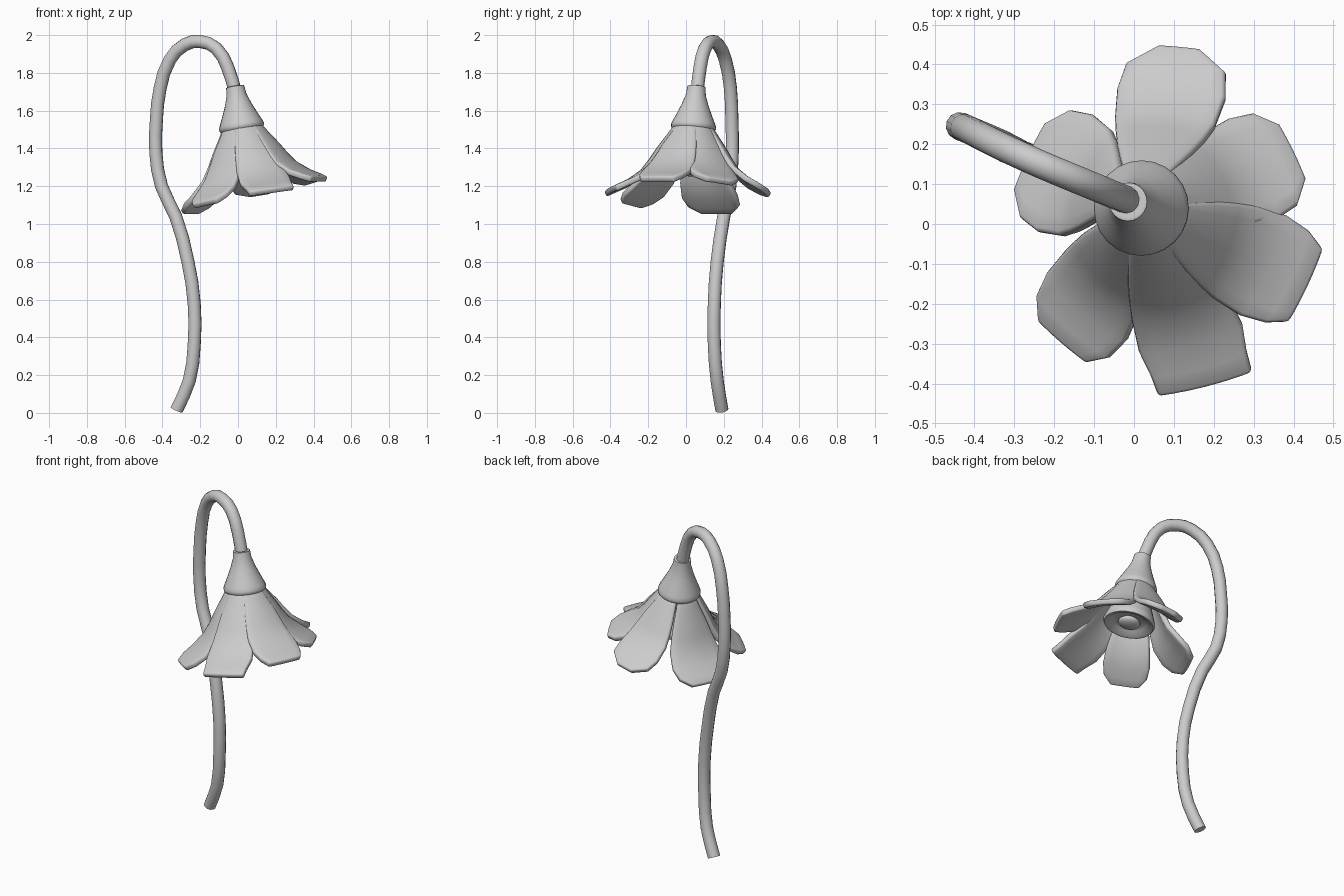
import bpy, bmesh, math
from mathutils import Vector

if "Cube" in bpy.data.objects:
    bpy.data.objects.remove(bpy.data.objects["Cube"])

# Flower axis: centre of the cup rim and the drooping direction
C = Vector((0.018, 0.04, 1.52))
D = Vector((0.16, -0.075, -1)).normalized()
E1 = D.cross(Vector((0, 1, 0))).normalized()
E2 = D.cross(E1).normalized()


def smooth(ob, angle=40):
    bpy.ops.object.select_all(action='DESELECT')
    bpy.context.view_layer.objects.active = ob
    ob.select_set(True)
    bpy.ops.object.shade_smooth_by_angle(angle=math.radians(angle))


def mesh_object(name, verts, faces):
    me = bpy.data.meshes.new(name)
    me.from_pydata(verts, [], faces)
    bm = bmesh.new()
    bm.from_mesh(me)
    bmesh.ops.remove_doubles(bm, verts=bm.verts, dist=1e-5)
    bmesh.ops.recalc_face_normals(bm, faces=bm.faces)
    bm.to_mesh(me)
    bm.free()
    ob = bpy.data.objects.new(name, me)
    bpy.context.collection.objects.link(ob)
    return ob


def lathe(name, profile, n=24, angle=50):
    """Revolve (radius, distance along axis) points around the flower axis."""
    verts, faces = [], []
    for r, s in profile:
        for i in range(n):
            a = 2 * math.pi * i / n
            verts.append(C + D * s + (E1 * math.cos(a) + E2 * math.sin(a)) * r)
    for j in range(len(profile) - 1):
        for i in range(n):
            k = (i + 1) % n
            faces.append((j * n + i, j * n + k, (j + 1) * n + k, (j + 1) * n + i))
    ob = mesh_object(name, verts, faces)
    smooth(ob, angle)
    return ob


def interp(table, t):
    for (a, va), (b, vb) in zip(table, table[1:]):
        if t <= b:
            return va + (vb - va) * (t - a) / (b - a)
    return table[-1][1]


# Stem: hooked tube
path = [(-0.325, 0.19, 0.016), (-0.258, 0.165, 0.17), (-0.232, 0.15, 0.36),
        (-0.232, 0.15, 0.58), (-0.265, 0.165, 0.8), (-0.33, 0.2, 1.04),
        (-0.405, 0.232, 1.2), (-0.435, 0.245, 1.38), (-0.432, 0.243, 1.55),
        (-0.412, 0.235, 1.72), (-0.36, 0.208, 1.87), (-0.28, 0.17, 1.95),
        (-0.2, 0.135, 1.966), (-0.115, 0.1, 1.93), (-0.055, 0.075, 1.83),
        (-0.012, 0.058, 1.69)]
cu = bpy.data.curves.new("stem", 'CURVE')
cu.dimensions = '3D'
cu.bevel_depth = 0.035
cu.bevel_resolution = 4
cu.resolution_u = 2
cu.use_fill_caps = True
sp = cu.splines.new('BEZIER')
sp.bezier_points.add(len(path) - 1)
for bp, co in zip(sp.bezier_points, path):
    bp.co = co
    bp.handle_left_type = bp.handle_right_type = 'AUTO'
stem = bpy.data.objects.new("stem", cu)
bpy.context.collection.objects.link(stem)
bpy.context.view_layer.objects.active = stem
stem.select_set(True)
bpy.ops.object.convert(target='MESH')
smooth(bpy.context.view_layer.objects.active)

# Calyx: flared collar gripping the stem
lathe("calyx", [(0.0, -0.195), (0.038, -0.213), (0.048, -0.21), (0.053, -0.165),
                (0.072, -0.11), (0.096, -0.055), (0.113, -0.018), (0.12, 0.0),
                (0.119, 0.014), (0.11, 0.024), (0.085, 0.022), (0.0, 0.02)])

# Inner cup and the flattened bulb inside it
lathe("inner_cup", [(0.08, 0.0), (0.1, 0.1), (0.14, 0.21), (0.148, 0.235),
                    (0.14, 0.25), (0.122, 0.248), (0.098, 0.228),
                    (0.075, 0.22), (0.0, 0.22)])
bulb = [(0.062 * math.sin(math.pi * i / 10), 0.235 - 0.026 * math.cos(math.pi * i / 10))
        for i in range(11)]
lathe("bulb", bulb)

# Petals: tip centre in world space, width factor, half width of the tip
petals = [((0.115, 0.44, 1.16), 1.04, 0.05), ((0.398, 0.18, 1.225), 1.06, 0.075),
          ((0.433, -0.155, 1.237), 1.04, 0.1), ((0.18, -0.405, 1.175), 1.02, 0.122),
          ((-0.178, -0.295, 1.105), 1.0, 0.08), ((-0.26, 0.168, 1.06), 1.22, 0.09)]
# flare = share of radius gained, width = half width, against length share
flare = [(0, 0), (0.12, 0.08), (0.35, 0.25), (0.52, 0.36), (0.68, 0.48), (0.84, 0.69), (1, 1)]
width = [(0, 0.05), (0.12, 0.062), (0.35, 0.092), (0.52, 0.108), (0.68, 0.122),
         (0.84, 0.132), (0.93, 0.122)]
rows = [0, 0.12, 0.35, 0.52, 0.68, 0.84, 0.93, 1]
cols = [-1, -0.7, -0.35, 0, 0.35, 0.7, 1]
R0 = 0.084
for n, (tip, wf, tip_half) in enumerate(petals):
    v = Vector(tip) - C
    S = v.dot(D)
    out = v - D * S
    R = out.length
    out.normalize()
    side = D.cross(out)
    verts, faces = [], []
    for t in rows:
        r = R0 + (R - R0) * interp(flare, t)
        half = tip_half if t == 1 else interp(width, t) * (1 + (wf - 1) * min(1, t * 1.3))
        for u in cols:
            w = u * half
            bow = w * w / (2 * r) * (1.0 - 0.6 * t)
            verts.append(C + D * (S * t) + out * (r - bow) + side * w)
    m = len(cols)
    for j in range(len(rows) - 1):
        for i in range(m - 1):
            a = j * m + i
            faces.append((a, a + 1, a + m + 1, a + m))
    ob = mesh_object("petal_%d" % (n + 1), verts, faces)
    so = ob.modifiers.new("thickness", 'SOLIDIFY')
    so.thickness = 0.032
    so.offset = 0
    be = ob.modifiers.new("soft_rim", 'BEVEL')
    be.width = 0.01
    be.segments = 2
    be.limit_method = 'ANGLE'
    be.angle_limit = math.radians(50)
    smooth(ob, 50)
